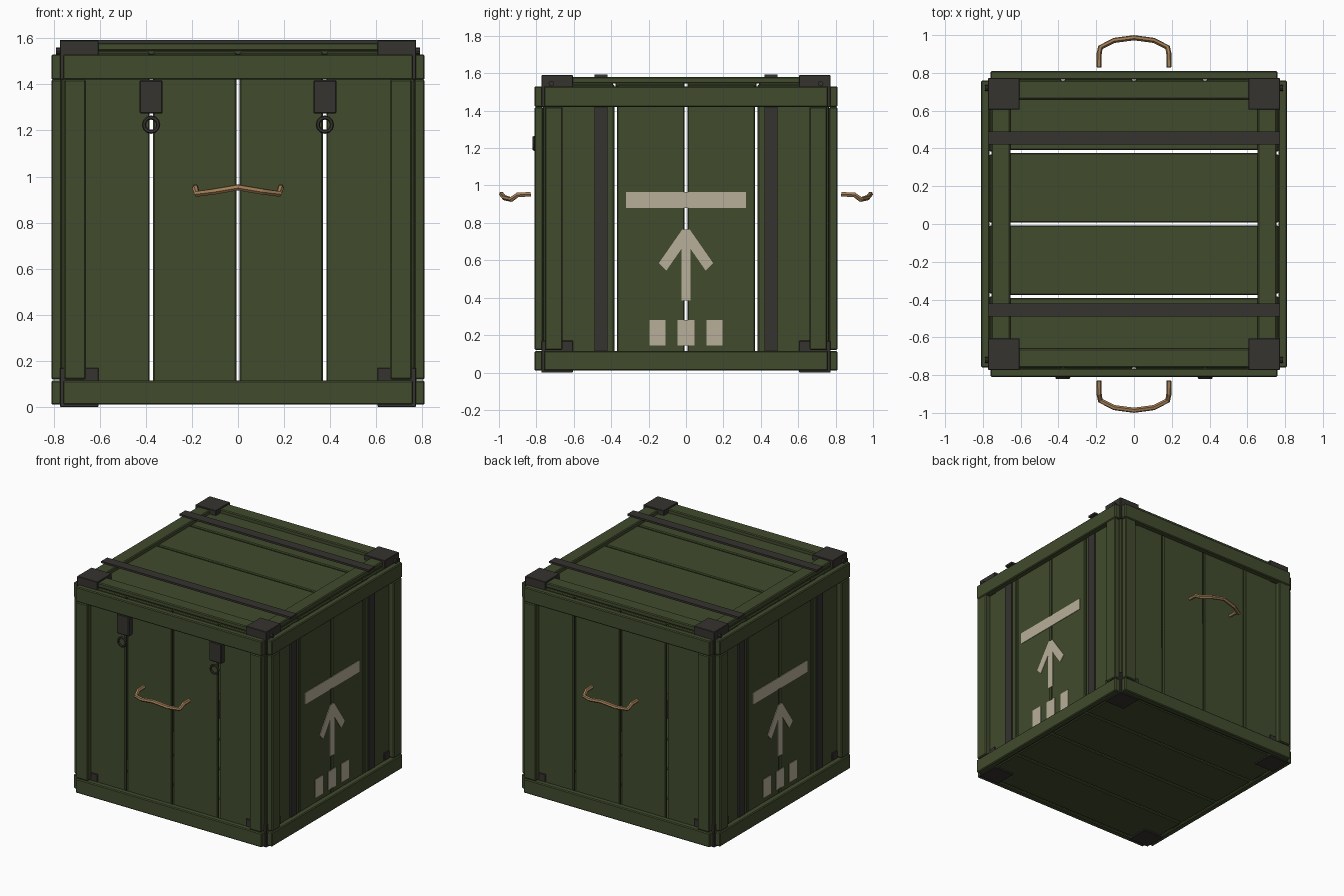
import bpy, bmesh, math
from mathutils import Vector

cube = bpy.data.objects.get("Cube")
if cube:
    bpy.data.objects.remove(cube, do_unlink=True)


def material(name, r, g, b):
    m = bpy.data.materials.new(name)
    m.use_nodes = True
    m.diffuse_color = (r, g, b, 1)
    m.node_tree.nodes["Principled BSDF"].inputs["Base Color"].default_value = (r, g, b, 1)
    return m


GREEN = material("army green wood", 0.052, 0.070, 0.026)
METAL = material("dark metal", 0.036, 0.033, 0.029)
PAINT = material("stencil paint", 0.48, 0.43, 0.32)
ROPE = material("tan rope", 0.36, 0.21, 0.095)


def finish(name, bm, mat, bevel=0):
    bmesh.ops.recalc_face_normals(bm, faces=bm.faces)
    mesh = bpy.data.meshes.new(name)
    bm.to_mesh(mesh)
    bm.free()
    mesh.materials.append(mat)
    ob = bpy.data.objects.new(name, mesh)
    bpy.context.collection.objects.link(ob)
    if bevel:
        mod = ob.modifiers.new("Bevel", "BEVEL")
        mod.width, mod.segments = bevel, 1
    return ob


def box(name, xs, ys, zs, mat=GREEN, bevel=0.006):
    """Box between the two limits given on each axis."""
    bm = bmesh.new()
    bmesh.ops.create_cube(bm, size=1)
    lims = (xs, ys, zs)
    for v in bm.verts:
        v.co = [(a + b) / 2 + c * (b - a) for c, (a, b) in zip(v.co, lims)]
    return finish(name, bm, mat, bevel)


def span(s, a, b):
    return tuple(sorted((s * a, s * b)))


SIDES = ((-1, "right"), (1, "left"))
ENDS = ((-1, "front"), (1, "back"))
IN, SKIN, OUT = 0.74, 0.765, 0.81      # plank back, plank face, frame face
BOTTOM, RAIL_LOW, RAIL_HIGH, RIM = 0.01, 0.115, 1.42, 1.53
GAP = 0.007


def wall(prefix, s, along_x):
    """One upright wall: four planks, two rails, two posts."""
    def part(name, u, d, z):
        d = span(s, *d)
        box(prefix + name, *((u, d) if along_x else (d, u)), z)
    edge = 0.765 if along_x else 0.74
    cuts = (-edge - GAP, -0.376, 0, 0.376, edge + GAP)
    for i in range(4):
        part(f"_plank_{i + 1}", (cuts[i] + GAP, cuts[i + 1] - GAP), (IN, SKIN), (0.02, 1.54))
    part("_bottom_rail", (-0.76, 0.76), (SKIN, OUT), (BOTTOM, RAIL_LOW))
    part("_top_rail", (-0.76, 0.76), (SKIN, OUT), (RAIL_HIGH, RIM))
    for t, side in ((-1, "a"), (1, "b")):
        part("_post_" + side, span(t, 0.66, 0.755), (SKIN, OUT), (0.12, RAIL_HIGH))


for s, name in ENDS:
    wall(name, s, True)
for s, name in SIDES:
    wall(name, s, False)

# Lid and floor planks
cuts = (-0.76, -0.384, 0, 0.384, 0.76)
for name, zs in (("floor", (0.012, 0.042)), ("lid", (1.525, 1.553))):
    for i in range(4):
        box(f"{name}_plank_{i + 1}", (-0.755, 0.755), (cuts[i] + GAP, cuts[i + 1] - GAP), zs)

# Raised lid frame
for s, name in ENDS:
    box(f"lid_{name}_board", (-0.755, 0.755), span(s, 0.66, 0.76), (1.545, 1.58))
for s, name in SIDES:
    box(f"lid_{name}_board", span(s, 0.655, 0.755), (-0.66, 0.66), (1.545, 1.58))

# Metal corner brackets with bolts
for sx, xn in SIDES:
    for sy, yn in ENDS:
        for level, zs in (("bottom", (0, 0.17)), ("top", (1.42, 1.59))):
            box(f"{level}_{yn}_{xn}_bracket", span(sx, 0.605, 0.773),
                span(sy, 0.605, 0.773), zs, METAL, 0.003)
        bpy.ops.mesh.primitive_cylinder_add(vertices=8, radius=0.015, depth=0.03,
                                            location=(sx * 0.775, sy * 0.72, 1.545),
                                            rotation=(0, math.pi / 2, 0))
        bolt = bpy.context.object
        bolt.name = f"{yn}_{xn}_bolt"
        bolt.data.materials.append(METAL)

# Metal straps over the lid and down the sides
for sy, yn in ENDS:
    ys = span(sy, 0.42, 0.49)
    box(f"{yn}_lid_strap", (-0.773, 0.773), ys, (1.578, 1.592), METAL, 0)
    for sx, xn in SIDES:
        box(f"{yn}_{xn}_side_strap", span(sx, 0.76, 0.775), ys, (0.02, 1.53), METAL, 0)

# Front latches: hanging plate and ring
for s, name in SIDES:
    x = s * 0.377
    box(f"{name}_latch_plate", (x - 0.05, x + 0.05), (-0.805, -0.76), (1.273, 1.418), METAL, 0.005)
    bpy.ops.mesh.primitive_torus_add(major_segments=12, minor_segments=6, major_radius=0.031,
                                     minor_radius=0.009, location=(x, -0.812, 1.225),
                                     rotation=(math.pi / 2, 0, 0))
    ring = bpy.context.object
    ring.name = f"{name}_latch_ring"
    ring.data.materials.append(METAL)


def plate(name, s, outline):
    """Thin painted plate on a side wall, outlined in y and z."""
    bm = bmesh.new()
    face = bm.faces.new([bm.verts.new((s * SKIN, y, z)) for y, z in outline])
    res = bmesh.ops.extrude_face_region(bm, geom=[face])
    for v in res["geom"]:
        if isinstance(v, bmesh.types.BMVert):
            v.co.x += s * 0.004
    finish(name, bm, PAINT)


# Painted stencil marks on both sides
arrow = [(0.025, 0.385), (0.025, 0.66), (0.105, 0.545), (0.145, 0.585), (0.02, 0.765)]
arrow += [(-y, z) for y, z in reversed(arrow)]
for s, name in SIDES:
    plate(f"{name}_painted_arrow", s, arrow)
    for label, y, w, z0, z1 in (("bar", 0, 0.32, 0.88, 0.965), ("square_1", -0.152, 0.043, 0.145, 0.28),
                                ("square_2", 0, 0.045, 0.145, 0.28), ("square_3", 0.152, 0.043, 0.145, 0.28)):
        plate(f"{name}_painted_{label}", s, [(y - w, z0), (y + w, z0), (y + w, z1), (y - w, z1)])

# Drooping rope handles
half = [(0.185, 0.83, 0.953), (0.185, 0.90, 0.95), (0.178, 0.935, 0.925),
        (0.105, 0.972, 0.935), (0, 0.986, 0.953)]
path = half + [(-x, y, z) for x, y, z in reversed(half[:-1])]
for s, name in ENDS:
    curve = bpy.data.curves.new(f"{name}_rope_handle", "CURVE")
    curve.dimensions = "3D"
    curve.bevel_depth, curve.bevel_resolution = 0.014, 1
    curve.use_fill_caps = True
    spline = curve.splines.new("POLY")
    spline.points.add(len(path) - 1)
    for p, (x, y, z) in zip(spline.points, path):
        p.co = (x, s * y, z, 1)
    spline.use_smooth = False
    curve.materials.append(ROPE)
    bpy.context.collection.objects.link(bpy.data.objects.new(f"{name}_rope_handle", curve))
